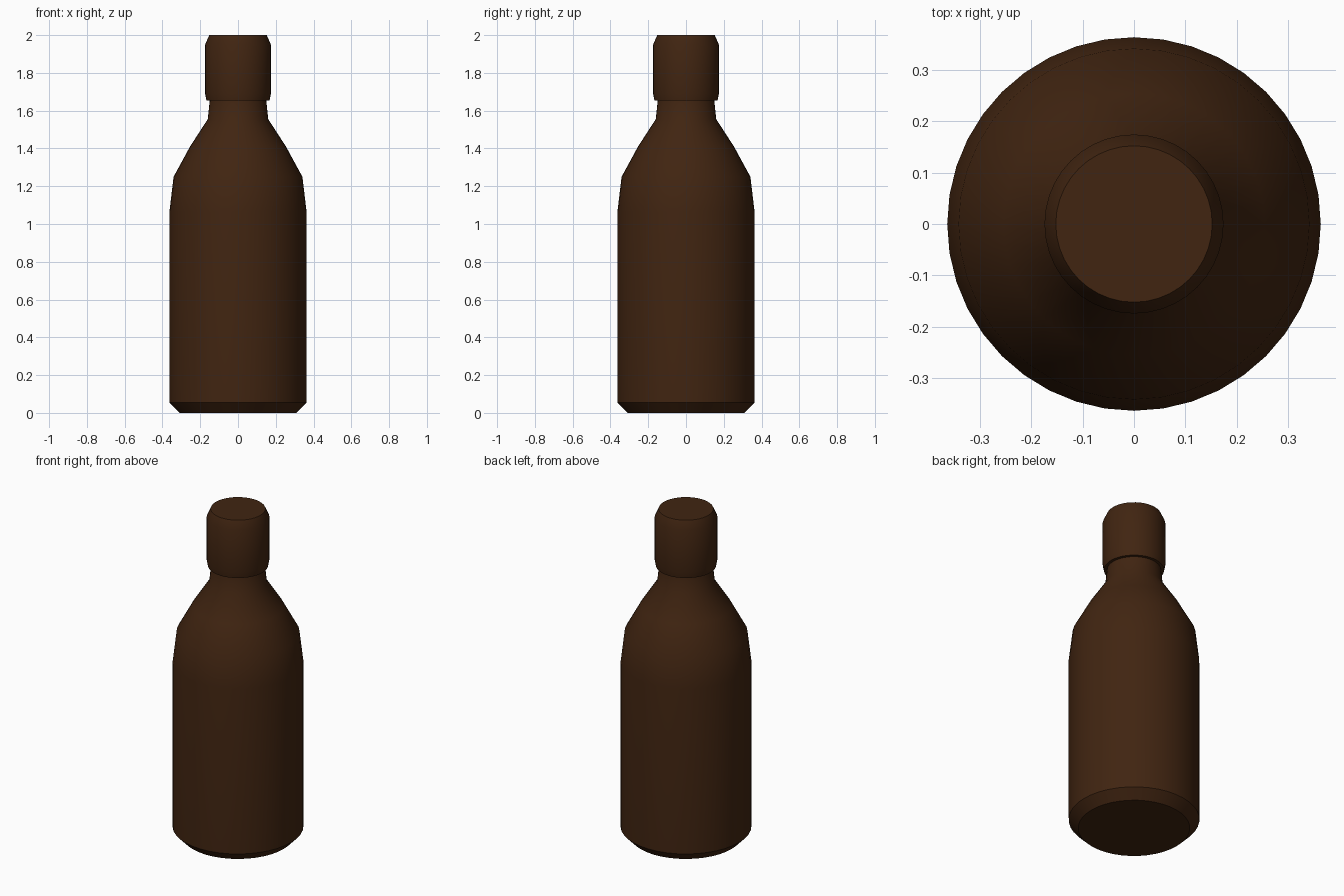
import bpy, bmesh, math

cube = bpy.data.objects.get("Cube")
if cube:
    bpy.data.objects.remove(cube, do_unlink=True)

SIDES = 40

# Single dark brown colour
brown = bpy.data.materials.new("dark_brown")
brown.use_nodes = True
color = (0.052, 0.018, 0.0055, 1)
brown.diffuse_color = color
bsdf = next(n for n in brown.node_tree.nodes if n.type == "BSDF_PRINCIPLED")
bsdf.inputs["Base Color"].default_value = color
bsdf.inputs["Roughness"].default_value = 0.6


def lathe(name, profile):
    """Closed solid of revolution from (radius, height) points, bottom to top."""
    bm = bmesh.new()
    rings = []
    for r, z in profile:
        angles = [2 * math.pi * i / SIDES for i in range(SIDES)]
        rings.append([bm.verts.new((r * math.cos(a), r * math.sin(a), z)) for a in angles])
    for low, high in zip(rings, rings[1:]):
        for i in range(SIDES):
            j = (i + 1) % SIDES
            bm.faces.new((low[i], low[j], high[j], high[i]))
    bm.faces.new(rings[0][::-1])
    bm.faces.new(rings[-1])
    mesh = bpy.data.meshes.new(name)
    bm.to_mesh(mesh)
    bm.free()
    mesh.materials.append(brown)
    obj = bpy.data.objects.new(name, mesh)
    bpy.context.collection.objects.link(obj)
    bpy.ops.object.select_all(action="DESELECT")
    obj.select_set(True)
    bpy.context.view_layer.objects.active = obj
    bpy.ops.object.shade_smooth_by_angle(angle=math.radians(30))
    return obj


# Bottle: chamfered base, straight body, tapered shoulder, narrow neck
lathe("bottle_body", [(0.31, 0), (0.363, 0.055), (0.363, 1.065), (0.341, 1.25),
                      (0.254, 1.41), (0.16, 1.555), (0.148, 1.67)])

# Cap: slightly rounded at the lower lip and bevelled at the top
lathe("bottle_cap", [(0.167, 1.653), (0.174, 1.69), (0.174, 1.95), (0.152, 2.0)])
